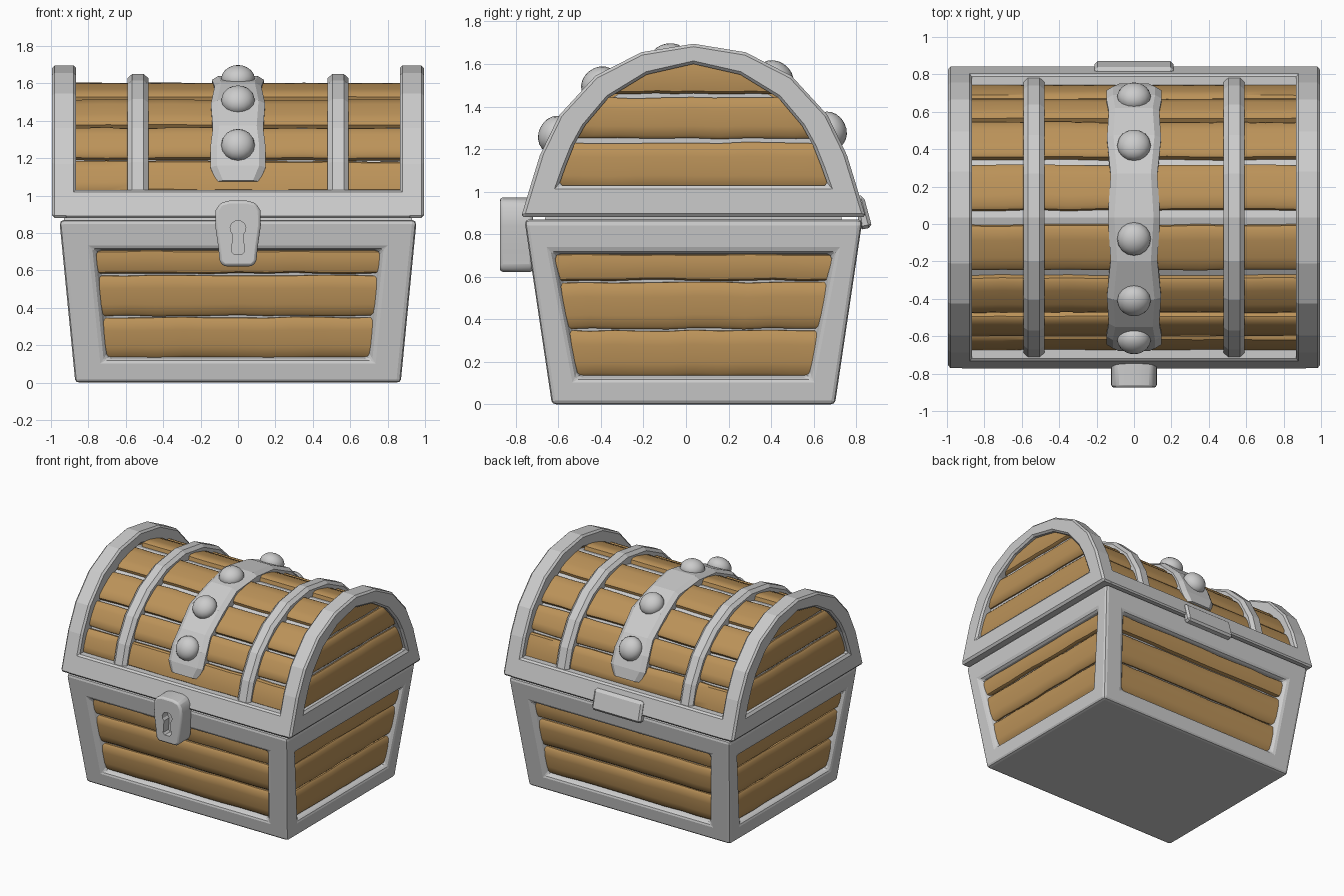
import bpy, bmesh, math, random
from mathutils import Vector

if "Cube" in bpy.data.objects:
    bpy.data.objects.remove(bpy.data.objects["Cube"])

random.seed(4)
CY = 0.035  # chest centre in y
wood = bpy.data.materials.new("wood")
wood.diffuse_color = (0.50, 0.29, 0.10, 1)
wood.use_nodes = True
wood.node_tree.nodes["Principled BSDF"].inputs["Base Color"].default_value = wood.diffuse_color


def finish(name, bm, mat=None, bevel=0, segs=1, smooth=None):
    bmesh.ops.recalc_face_normals(bm, faces=bm.faces)
    me = bpy.data.meshes.new(name)
    bm.to_mesh(me)
    bm.free()
    ob = bpy.data.objects.new(name, me)
    bpy.context.collection.objects.link(ob)
    if mat:
        me.materials.append(mat)
    if bevel:
        m = ob.modifiers.new("bevel", 'BEVEL')
        m.width, m.segments, m.limit_method = bevel, segs, 'ANGLE'
        m.angle_limit = math.radians(35)
    if smooth:
        bpy.ops.object.select_all(action='DESELECT')
        ob.select_set(True)
        bpy.context.view_layer.objects.active = ob
        bpy.ops.object.shade_smooth_by_angle(angle=math.radians(smooth))
    return ob


def full(half):
    """Mirror half an arch of (offset, z) points, ending at the apex."""
    return half + [(-o, z) for o, z in reversed(half[:-1])]


def loft(name, sections, caps=True, **kw):
    """Skin a list of equal closed sections."""
    bm = bmesh.new()
    rows = [[bm.verts.new(p) for p in s] for s in sections]
    n = len(rows[0])
    for r, q in zip(rows, rows[1:]):
        for i in range(n):
            bm.faces.new((r[i], r[(i + 1) % n], q[(i + 1) % n], q[i]))
    if caps:
        bm.faces.new(rows[0])
        bm.faces.new(rows[-1])
    return finish(name, bm, **kw)


def prism_x(name, profile, x, **kw):
    return loft(name, [[(s * x, CY + o, z) for o, z in profile] for s in (-1, 1)], **kw)


def plank(name, a, b, c, d, thick=0.06):
    """Bulged board over quad a-b (low edge), d-c (high edge), with uneven edges."""
    a, b, c, d = map(Vector, (a, b, c, d))
    n = (b - a).cross(d - a).normalized()
    prof = [(0, -thick), (0, -.018), (.07, -.003), (.3, .004), (.7, .004),
            (.93, -.003), (1, -.018), (1, -thick)]
    secs, nx = [], 10
    for i in range(nx + 1):
        lo, hi = a.lerp(b, i / nx), d.lerp(c, i / nx)
        up = (hi - lo).normalized()
        lo, hi = lo + up * random.uniform(-.004, .004), hi + up * random.uniform(-.004, .004)
        secs.append([lo.lerp(hi, v) + n * h for v, h in prof])
    loft(name, secs, mat=wood, smooth=40)


def hx(z): return .87 + .098 * z
def hy(z): return .665 + .149 * z


# body: tapered box with a recessed panel in each side
bm = bmesh.new()
H = 0.87
ring = [(-1, -1), (1, -1), (1, 1), (-1, 1)]
low, top = ([bm.verts.new((x * hx(z), CY + y * hy(z), z)) for x, y in ring] for z in (0, H))
bm.faces.new(low)
bm.faces.new(top)
for i in range(4):
    j = (i + 1) % 4
    quad = [low[i], low[j], top[j], top[i]]
    A, B, C, D = (v.co for v in quad)
    n = (B - A).cross(D - A).normalized()
    mb, mt = (.095, .088) if i % 2 == 0 else (.095, .068)
    inner = [A.lerp(B, u).lerp(D.lerp(C, u), v) for u, v in
             ((mb, .12 / H), (1 - mb, .12 / H), (1 - mt, .71 / H), (mt, .71 / H))]
    mid = sum(inner, Vector()) / 4
    deep = [mid + (p - mid) * .96 - n * .06 for p in inner]
    iv, dv = [bm.verts.new(p) for p in inner], [bm.verts.new(p) for p in deep]
    for k in range(4):
        m = (k + 1) % 4
        bm.faces.new((quad[k], quad[m], iv[m], iv[k]))
        bm.faces.new((iv[k], iv[m], dv[m], dv[k]))
    bm.faces.new(dv)
finish("body_frame", bm, bevel=.022, segs=2)

# body boards
for s, fb, side in ((1, "front", "right"), (-1, "back", "left")):
    for k, (z0, z1) in enumerate(((.13, .345), (.355, .57), (.582, .71))):
        w0, w1, d0, d1 = hx(z0) * .815, hx(z1) * .815, hy(z0) - .03, hy(z1) - .03
        plank(f"{fb}_board_{k}", (-s * w0, CY - s * d0, z0), (s * w0, CY - s * d0, z0),
              (s * w1, CY - s * d1, z1), (-s * w1, CY - s * d1, z1))
        w0, w1, d0, d1 = hy(z0) * .83, hy(z1) * .855, hx(z0) - .03, hx(z1) - .03
        plank(f"{side}_board_{k}", (s * d0, CY - s * w0, z0), (s * d0, CY + s * w0, z0),
              (s * d1, CY + s * w1, z1), (s * d1, CY - s * w1, z1))

# lid core behind the boards, and the band around the lid base
prism_x("lid_core", full([(.70, .86), (.665, 1.03), (.60, 1.20), (.49, 1.37), (.28, 1.505), (0, 1.575)]), .93)
prism_x("lid_band", [(.81, .88), (.765, 1.03), (-.765, 1.03), (-.81, .88)], .93, bevel=.012)

# arched end frames of the lid
outer = full([(.81, .88), (.765, 1.03), (.722, 1.17), (.63, 1.36), (.46, 1.545), (.245, 1.655), (0, 1.695)])
inner = full([(.632, 1.03), (.60, 1.12), (.56, 1.22), (.51, 1.31), (.40, 1.44), (.22, 1.55), (0, 1.60)])
for s, side in ((1, "right"), (-1, "left")):
    loops = [[(s * x, CY + o, z) for o, z in loop] for loop, x in
             ((outer, .865), (outer, .995), (inner, .995), (inner, .865), (outer, .865))]
    bm = bmesh.new()
    rows = [[bm.verts.new(p) for p in l] for l in loops[:4]]
    n = len(outer)
    for r in range(4):
        p, q = rows[r], rows[(r + 1) % 4]
        for i in range(n):
            j = (i + 1) % n
            bm.faces.new((p[i], p[j], q[j], q[i]))
    finish(f"lid_end_frame_{side}", bm, bevel=.014)
    # boards filling the arched end
    for k, (z0, w0, z1, w1) in enumerate(((1.01, .67, 1.23, .615), (1.25, .60, 1.44, .47), (1.46, .45, 1.625, .17))):
        x = s * .958
        plank(f"lid_{side}_board_{k}", (x, CY - s * w0, z0), (x, CY + s * w0, z0),
              (x, CY + s * w1, z1), (x, CY - s * w1, z1), .04)

# curved roof boards
roof = ((.715, 1.02, .652, 1.19), (.642, 1.21, .545, 1.37), (.52, 1.392, .335, 1.525), (.285, 1.545, .05, 1.61))
for s, fb in ((1, "front"), (-1, "back")):
    for k, (o0, z0, o1, z1) in enumerate(roof):
        plank(f"roof_{fb}_board_{k}", (-s * .88, CY - s * o0, z0), (s * .88, CY - s * o0, z0),
              (s * .88, CY - s * o1, z1), (-s * .88, CY - s * o1, z1))


def strap(name, path, cx, widths, ch):
    """Chamfered metal strip bent over the lid."""
    secs = []
    for (o, z), w in zip(path, widths):
        def at(x, k): return (cx + x, CY + o * k, .9 + (z - .9) * k)
        secs.append([at(-w, .86), at(-w, .97), at(-w + ch, 1), at(w - ch, 1), at(w, .97), at(w, .86)])
    loft(name, secs)


rib = full([(.755, 1.0), (.705, 1.18), (.605, 1.36), (.44, 1.515), (.235, 1.615), (0, 1.65)])
for s, side in ((1, "right"), (-1, "left")):
    strap(f"lid_rib_{side}", rib, s * .535, [.056] * len(rib), .025)

# wide centre strap with rivets
band = full([(.715, 1.08), (.70, 1.16), (.655, 1.27), (.585, 1.375), (.44, 1.51), (.235, 1.605), (0, 1.64)])
half_w = [.115, .148, .148, .135, .145, .125, .14]
strap("centre_strap", band, 0, half_w + half_w[-2::-1], .035)
for k, (o, z) in enumerate(((-.655, 1.27), (-.445, 1.51), (-.115, 1.625), (.385, 1.54), (.645, 1.29))):
    bm = bmesh.new()
    bmesh.ops.create_uvsphere(bm, u_segments=16, v_segments=10, radius=.09)
    ob = finish(f"rivet_{k}", bm, smooth=60)
    ob.location = (0, CY + o, z)
    ob.scale = (1, 1, .8)
    ob.rotation_euler = (-math.atan2(o, z - .95), 0, 0)


def prism_y(name, outline, y0, y1, **kw):
    return loft(name, [[(x, y, z) for x, z in outline] for y in (y0, y1)], **kw)


# lock plate with keyhole
half = [(.075, .622), (.098, .645), (.105, .72), (.122, .84), (.12, .92), (.095, .96), (.045, .973)]
lock = prism_y("lock_plate", half + [(-x, z) for x, z in reversed(half)], -.875, -.72, bevel=.015, segs=2, smooth=35)
arc = [(.042 * math.cos(t), .825 + .042 * math.sin(t)) for t in (math.radians(-50 + i * 28) for i in range(11))]
hole = prism_y("keyhole_cutter", arc + [(-.034, .70), (-.02, .685), (.02, .685), (.034, .70)], -.95, -.81)
hole.hide_render = True
hole.display_type = 'WIRE'
cut = lock.modifiers.new("keyhole", 'BOOLEAN')
cut.object, cut.operation, cut.solver = hole, 'DIFFERENCE', 'EXACT'
dg = bpy.context.evaluated_depsgraph_get()
baked = bpy.data.meshes.new_from_object(lock.evaluated_get(dg))
lock.modifiers.clear()
lock.data = baked
bpy.data.objects.remove(hole)

# back hinge plate
prism_x("back_hinge", [(.76, .985), (.80, .98), (.84, .832), (.78, .82)], .21, bevel=.015)
